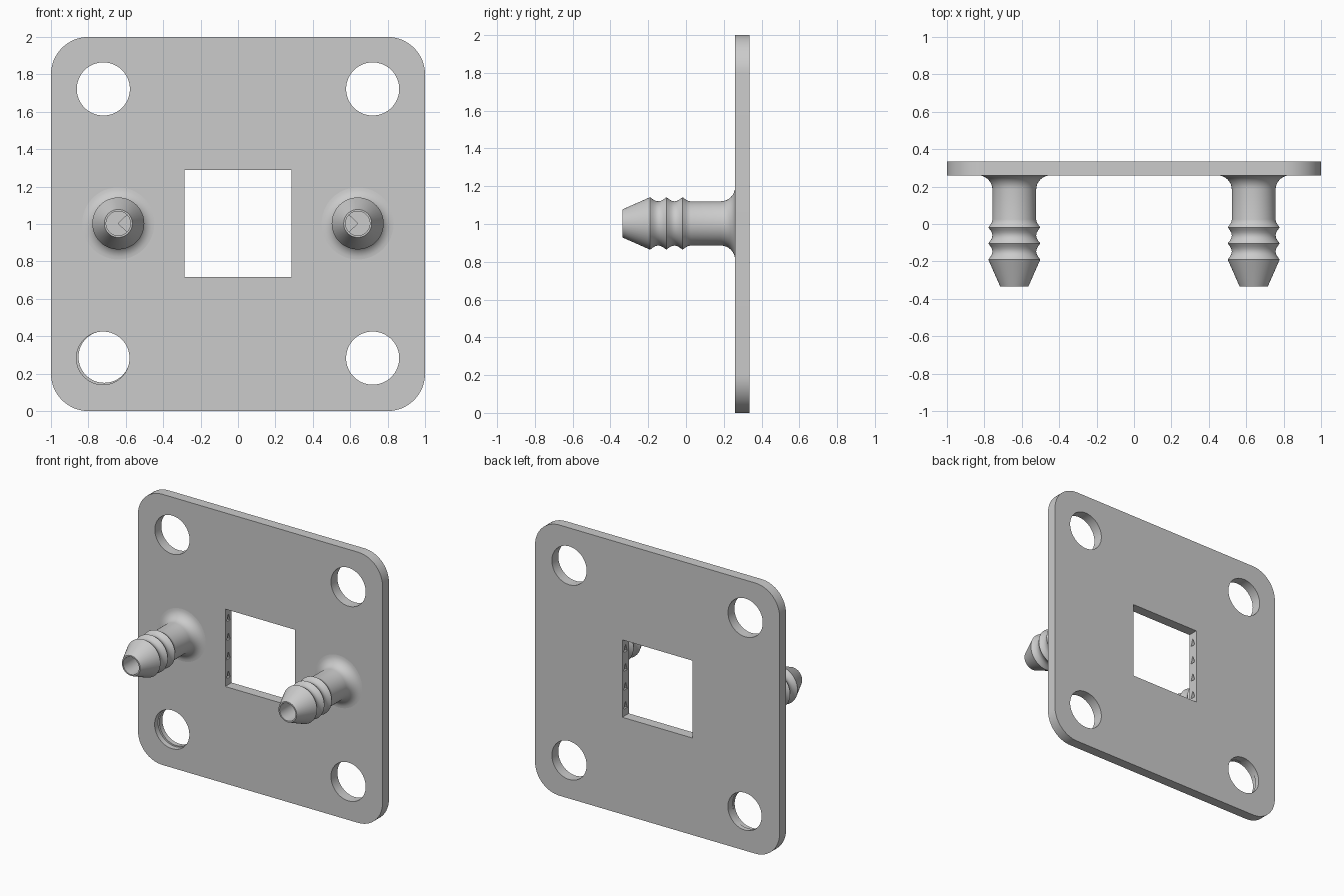
import bpy, bmesh
from math import pi, sin, cos

cube = bpy.data.objects.get("Cube")
if cube:
    bpy.data.objects.remove(cube, do_unlink=True)

grey = bpy.data.materials.new("light grey")
grey.use_nodes = True
colour = (0.6, 0.6, 0.6, 1)
grey.diffuse_color = colour
grey.node_tree.nodes["Principled BSDF"].inputs["Base Color"].default_value = colour

FRONT, BACK = 0.26, 0.335      # plate faces along y
MID = 1.003                    # height of window and barbs
BARB_X, BORE = 0.64, 0.065


def finish(name, bm):
    bmesh.ops.recalc_face_normals(bm, faces=bm.faces)
    mesh = bpy.data.meshes.new(name)
    bm.to_mesh(mesh)
    bm.free()
    mesh.materials.append(grey)
    obj = bpy.data.objects.new(name, mesh)
    bpy.context.collection.objects.link(obj)
    return obj


def prism(name, points, start, end, axis="y"):
    """Extrude an outline: (x, z) points along y, or (y, z) points along x."""
    bm = bmesh.new()
    place = (lambda a, b, d: (a, d, b)) if axis == "y" else (lambda a, b, d: (d, a, b))
    face = bm.faces.new([bm.verts.new(place(a, b, start)) for a, b in points])
    new = bmesh.ops.extrude_face_region(bm, geom=[face])["geom"]
    move = place(0, 0, end - start)
    bmesh.ops.translate(bm, vec=move, verts=[v for v in new if isinstance(v, bmesh.types.BMVert)])
    return finish(name, bm)


def arc(cx, cz, r, a0, a1, n):
    return [(cx + r * cos(a0 + (a1 - a0) * i / n), cz + r * sin(a0 + (a1 - a0) * i / n))
            for i in range(n + 1)]


def circle(cx, cz, r, n=64):
    return arc(cx, cz, r, 0, 2 * pi, n)[:-1]


def smooth(obj):
    bpy.ops.object.select_all(action="DESELECT")
    obj.select_set(True)
    bpy.context.view_layer.objects.active = obj
    bpy.ops.object.shade_smooth_by_angle(angle=0.5)


# Plate with rounded corners
outline = []
for i, (sx, sz) in enumerate([(1, 1), (-1, 1), (-1, -1), (1, -1)]):
    outline += arc(sx * 0.8, 1 + sz * 0.8, 0.2, i * pi / 2, (i + 1) * pi / 2, 16)
plate = prism("mounting_plate", outline, FRONT, BACK)

# Window and corner holes; one hole is slightly stepped halfway through
w = 0.286
cutters = [prism("window_cutter", [(-w, MID - w), (w, MID - w), (w, MID + w), (-w, MID + w)], 0.2, 0.4)]
for x, z in [(0.72, 0.283), (0.72, 1.722), (-0.72, 1.722)]:
    cutters.append(prism("hole_cutter", circle(x, z, 0.142), 0.2, 0.4))
cutters.append(prism("step_front_cutter", circle(-0.722, 0.283, 0.142), 0.2, 0.3))
cutters.append(prism("step_back_cutter", circle(-0.715, 0.289, 0.138), 0.28, 0.4))

# Bores, fanned inner channels and small ports in the window walls
for s in (-1, 1):
    cutters.append(prism("bore_cutter", circle(s * BARB_X, MID, BORE, 48), 0.2, 0.28))
    cutters.append(prism("channel_cutter", [(s * BARB_X, MID), (s * 0.37, MID + 0.26),
                                            (s * 0.31, MID + 0.26), (s * 0.31, MID - 0.26),
                                            (s * 0.37, MID - 0.26)], 0.275, 0.317))
    for k in range(4):
        z = MID + (k - 1.5) * 0.14
        cutters.append(prism("port_cutter", [(0.277, z - 0.025), (0.317, z - 0.025), (0.297, z + 0.03)],
                             s * 0.25, s * 0.34, "x"))

for cutter in cutters:
    cutter.hide_render = True
    mod = plate.modifiers.new("cut", "BOOLEAN")
    mod.operation, mod.solver, mod.object = "DIFFERENCE", "EXACT", cutter
evaluated = plate.evaluated_get(bpy.context.evaluated_depsgraph_get())
cut_mesh = bpy.data.meshes.new_from_object(evaluated)
plate.modifiers.clear()
plate.data = cut_mesh
for cutter in cutters:
    bpy.data.objects.remove(cutter, do_unlink=True)
smooth(plate)

# Hose barb profile as (radius, y): tapered tip, ridges, shaft, base fillet, bore
profile = [(BORE, FRONT + 0.002), (BORE, -0.335), (0.075, -0.335), (0.139, -0.19)]
for start in (-0.19, -0.104):
    profile += [(0.139 - 0.022 * sin(pi * t / 6), start + 0.086 * t / 6) for t in range(1, 7)]
profile += [(0.127, -0.002), (0.119, 0.012), (0.117, 0.025)]
profile += [(0.193 - 0.076 * cos(t * pi / 16), 0.184 + 0.076 * sin(t * pi / 16)) for t in range(9)]

for side, s in (("right", -1), ("left", 1)):
    bm = bmesh.new()
    verts = [bm.verts.new((s * BARB_X + r, y, MID)) for r, y in profile]
    edges = [bm.edges.new(pair) for pair in zip(verts, verts[1:])]
    bmesh.ops.spin(bm, geom=verts + edges, cent=(s * BARB_X, 0, MID), axis=(0, 1, 0),
                   angle=2 * pi, steps=48, use_merge=True)
    bmesh.ops.remove_doubles(bm, verts=bm.verts, dist=0.0001)
    smooth(finish(side + "_hose_barb", bm))
